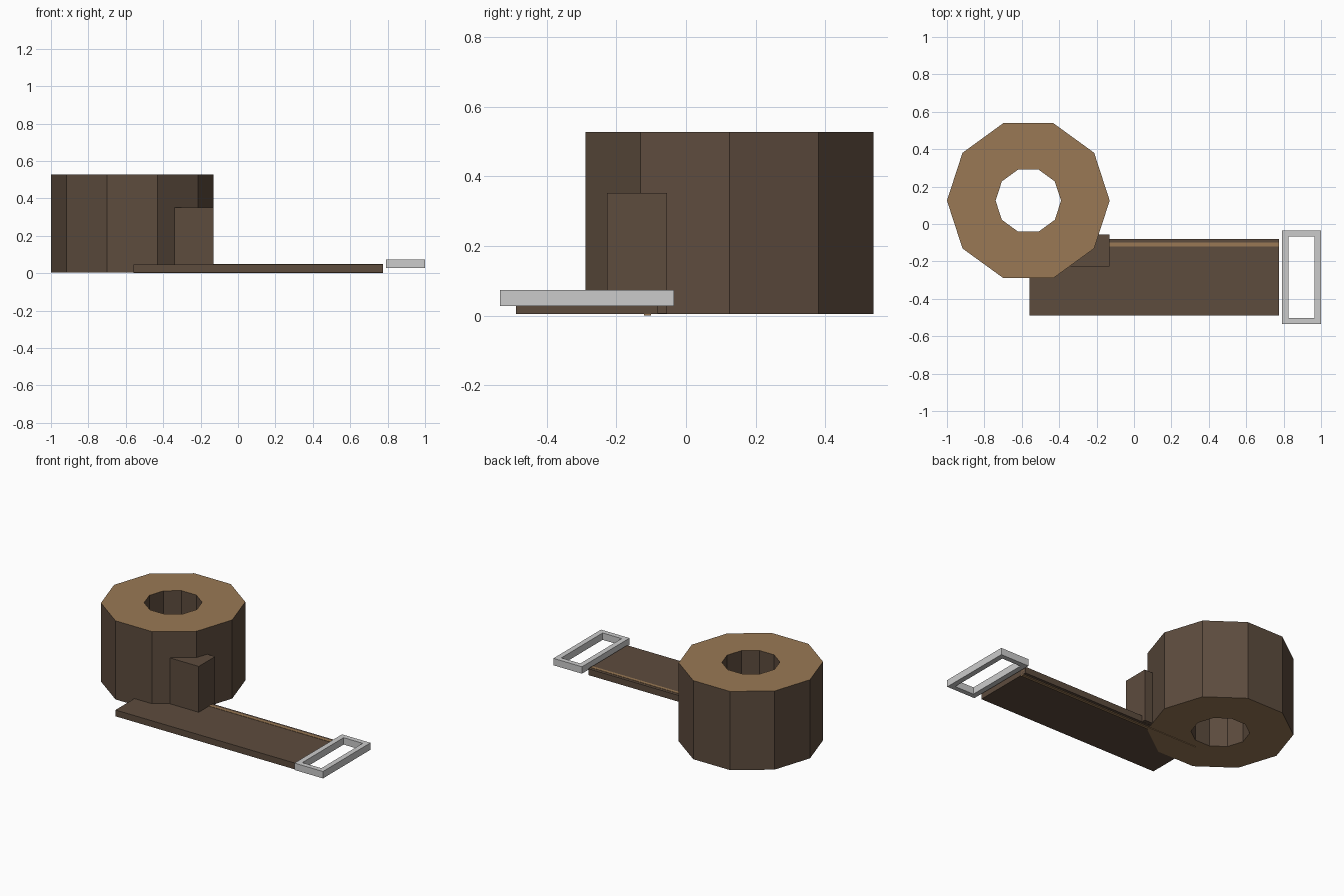
import bpy, bmesh, math

if "Cube" in bpy.data.objects:
    bpy.data.objects.remove(bpy.data.objects["Cube"])


def material(name, color):
    m = bpy.data.materials.new(name)
    m.diffuse_color = (*color, 1)
    m.use_nodes = True
    m.node_tree.nodes["Principled BSDF"].inputs["Base Color"].default_value = m.diffuse_color
    return m


DARK = material("dark_leather", (0.11, 0.072, 0.048))
TAN = material("tan_leather", (0.32, 0.19, 0.09))


def finish(name, bm, mats):
    bmesh.ops.recalc_face_normals(bm, faces=bm.faces)
    mesh = bpy.data.meshes.new(name)
    bm.to_mesh(mesh)
    bm.free()
    for m in mats:
        mesh.materials.append(m)
    obj = bpy.data.objects.new(name, mesh)
    bpy.context.collection.objects.link(obj)
    return obj


def box(name, x, y, z, mats):
    bm = bmesh.new()
    bmesh.ops.create_cube(bm, size=1)
    for v in bm.verts:
        v.co = [lo + (c + 0.5) * (hi - lo) for c, (lo, hi) in zip(v.co, (x, y, z))]
    return finish(name, bm, mats)


def ring(name, outer, inner, z, mats):
    """Tube between two matching outlines; the caps take the last material."""
    bm = bmesh.new()
    loops = [[bm.verts.new((*p, h)) for p in outline]
             for outline, h in ((outer, z[0]), (outer, z[1]), (inner, z[1]), (inner, z[0]))]
    n = len(outer)
    for k in range(4):
        a, b = loops[k], loops[(k + 1) % 4]
        for i in range(n):
            j = (i + 1) % n
            face = bm.faces.new((a[i], a[j], b[j], b[i]))
            face.material_index = max(len(mats) - 1, 0) if k % 2 else 0
    return finish(name, bm, mats)


def decagon(r, cx=-0.565, cy=0.125):
    return [(cx + r * math.cos(i * math.tau / 10), cy + r * math.sin(i * math.tau / 10))
            for i in range(10)]


def rect(x0, x1, y0, y1):
    return [(x0, y0), (x1, y0), (x1, y1), (x0, y1)]


# Rolled belt coil with lighter cut edges
ring("belt_coil", decagon(0.435), decagon(0.175), (0.004, 0.527), [DARK, TAN])

# Loose end of the belt lying flat, with its light edge stripe
box("belt_strap", (-0.56, 0.775), (-0.488, -0.08), (0.005, 0.047), [DARK])
box("strap_edge_stripe", (-0.56, 0.775), (-0.121, -0.1), (0, 0.049), [TAN])

# Upright keeper block against the coil
box("belt_keeper", (-0.34, -0.13), (-0.227, -0.055), (0.006, 0.352), [DARK])

# Metal buckle frame
ring("buckle", rect(0.79, 1.0, -0.535, -0.035), rect(0.825, 0.965, -0.502, -0.068),
     (0.027, 0.073), [])
